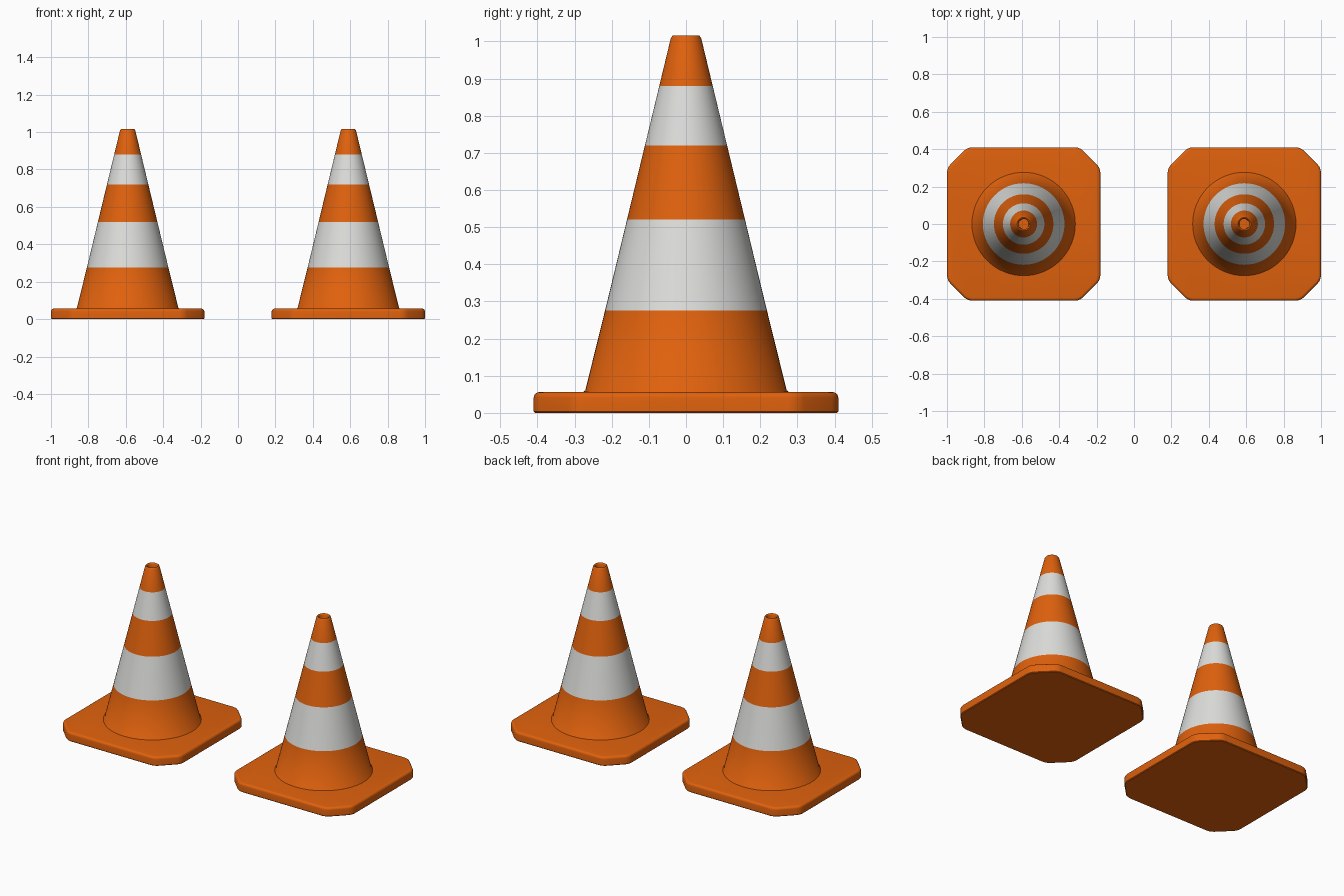
import bpy, bmesh, math

if "Cube" in bpy.data.objects:
    bpy.data.objects.remove(bpy.data.objects["Cube"])


def material(name, rgb):
    m = bpy.data.materials.new(name)
    m.diffuse_color = (*rgb, 1)
    m.use_nodes = True
    m.node_tree.nodes["Principled BSDF"].inputs["Base Color"].default_value = m.diffuse_color
    return m


ORANGE = material("safety orange", (0.74, 0.12, 0.004))
WHITE = material("reflective white", (0.72, 0.72, 0.70))
SPACING, HALF, BASE_H = 0.59, 0.41, 0.056
STRIPES = [(0.275, 0.52), (0.72, 0.88)]


def finish(bm, name, x, mats, angle):
    bmesh.ops.recalc_face_normals(bm, faces=bm.faces)
    mesh = bpy.data.meshes.new(name)
    bm.to_mesh(mesh)
    bm.free()
    for m in mats:
        mesh.materials.append(m)
    ob = bpy.data.objects.new(name, mesh)
    bpy.context.collection.objects.link(ob)
    ob.location.x = x
    bpy.ops.object.select_all(action='DESELECT')
    ob.select_set(True)
    bpy.context.view_layer.objects.active = ob
    bpy.ops.object.shade_smooth_by_angle(angle=math.radians(angle))
    return ob


def bevel(bm, test, offset, segments):
    edges = [e for e in bm.edges if test(e.verts[0].co, e.verts[1].co)]
    bmesh.ops.bevel(bm, geom=edges, offset=offset, segments=segments,
                    profile=0.5, affect='EDGES')


# Square foot with cut corners and softened edges
def add_base(name, x):
    bm = bmesh.new()
    bmesh.ops.create_cube(bm, size=1)
    for v in bm.verts:
        v.co.x *= 2 * HALF
        v.co.y *= 2 * HALF
        v.co.z = BASE_H if v.co.z > 0 else 0
    upright = lambda a, b: abs(a.z - b.z) > 0.02
    bevel(bm, upright, 0.11, 1)
    bevel(bm, upright, 0.025, 3)
    bevel(bm, lambda a, b: min(a.z, b.z) > BASE_H - 1e-4, 0.015, 4)
    bevel(bm, lambda a, b: max(a.z, b.z) < 1e-4, 0.004, 1)
    finish(bm, name, x, [ORANGE], 40)


# Tapered body, spun from a profile, with a flared foot and a hole in the tip
def add_cone(name, x, sides=64):
    slope = lambda z: 0.27 - (z - 0.06) * 0.2415
    cuts = [z for band in STRIPES for z in band]
    profile = [(0.278, 0.05), (0.276, 0.057), (0.271, 0.061)]
    profile += [(slope(z), z) for z in cuts + [1.008]]
    profile += [(0.038, 1.013), (0.035, 1.016), (0.031, 1.014),
                (0.028, 1.008), (0.027, 0.96)]
    bm = bmesh.new()
    rings = []
    for r, z in profile:
        rings.append([bm.verts.new((r * math.cos(t), r * math.sin(t), z))
                      for t in (2 * math.pi * i / sides for i in range(sides))])
    for low, high in zip(rings, rings[1:]):
        for i in range(sides):
            j = (i + 1) % sides
            bm.faces.new((low[i], low[j], high[j], high[i]))
    bm.faces.new(rings[-1])
    bm.faces.new(rings[0][::-1])
    # White bands chosen by height
    for f in bm.faces:
        z = f.calc_center_median().z
        f.material_index = int(any(a < z < b for a, b in STRIPES))
    finish(bm, name, x, [ORANGE, WHITE], 50)


for side, x in (("left", -SPACING), ("right", SPACING)):
    add_base(side + "_cone_base", x)
    add_cone(side + "_cone_body", x)
